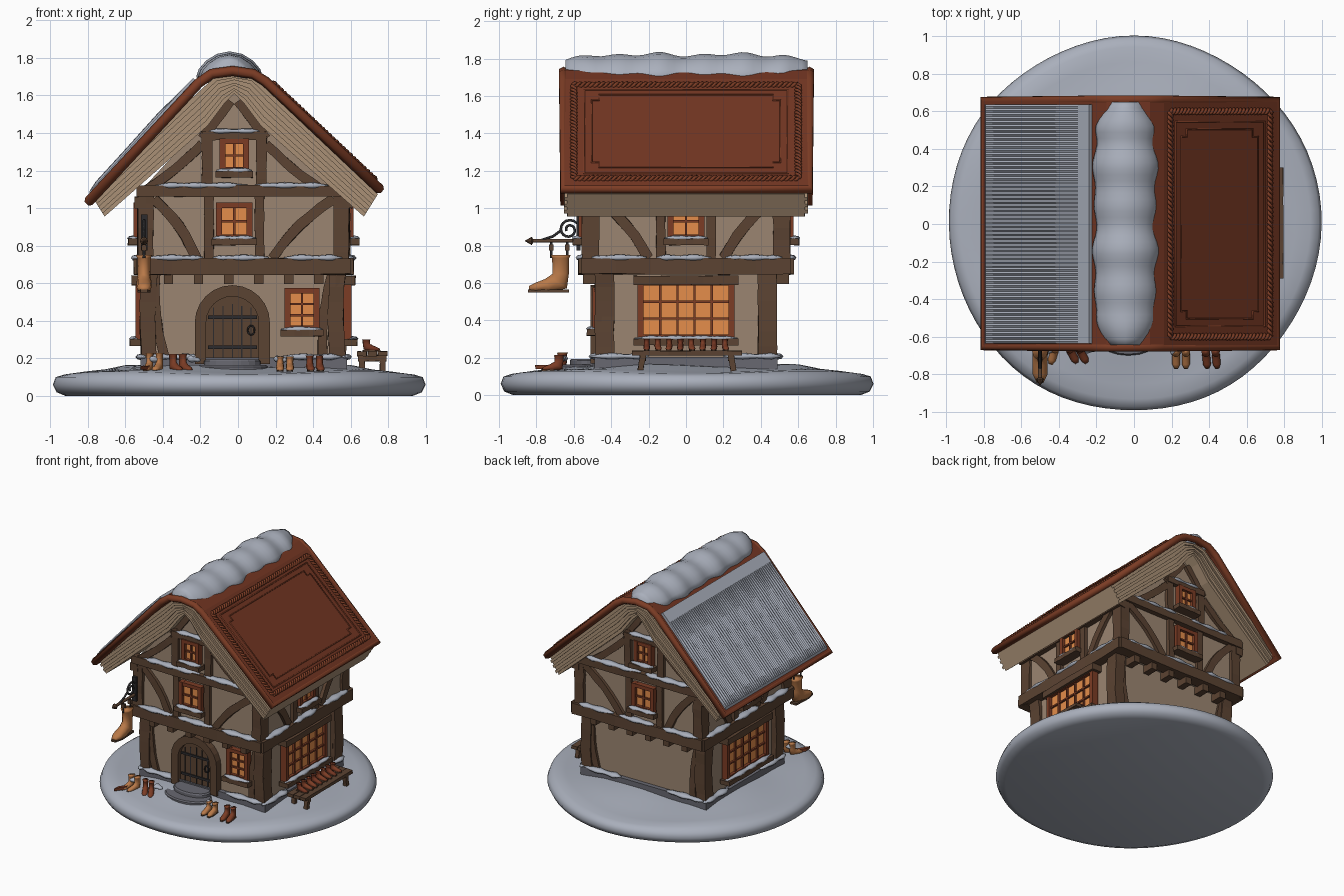
import bpy, bmesh, random
from math import sin, cos, pi, radians, copysign
from mathutils import Matrix, Vector as V

random.seed(4)
if "Cube" in bpy.data.objects:
    bpy.data.objects.remove(bpy.data.objects["Cube"])

def material(name, *rgb):
    m = bpy.data.materials.new(name)
    m.use_nodes = True
    m.diffuse_color = (*rgb, 1)
    m.node_tree.nodes["Principled BSDF"].inputs["Base Color"].default_value = (*rgb, 1)
    return m

SNOW = material("snow", .40, .43, .50)
PLASTER = material("plaster", .33, .235, .165)
TIMBER = material("timber", .105, .056, .032)
PAGE = material("paper", .40, .28, .18)
COVER = material("leather cover", .17, .036, .016)
TRIM = material("red wood trim", .20, .045, .018)
GLOW = material("glowing glass", .78, .27, .07)
STONE = material("stone", .14, .14, .165)
IRON = material("dark iron", .025, .024, .026)
TAN = material("tan leather", .48, .19, .065)

CX = .03                      # house axis
HOME = Matrix.Identity(4)
frame = HOME                  # current building frame; local -y faces outward

def wall_frame(deg):
    return Matrix.Translation((CX, 0, 0)) @ Matrix.Rotation(radians(deg), 4, 'Z')

def finish(name, mesh, mat, smooth):
    mesh.transform(frame)
    mesh.materials.clear()
    mesh.materials.append(mat)
    mesh.polygons.foreach_set("use_smooth", [smooth] * len(mesh.polygons))
    ob = bpy.data.objects.new(name, mesh)
    bpy.context.scene.collection.objects.link(ob)
    return ob

def loft(name, rings, mat, smooth=False):
    bm = bmesh.new()
    rows = [[bm.verts.new(p) for p in r] for r in rings]
    n = len(rows[0])
    for a, b in zip(rows, rows[1:]):
        for i in range(n):
            bm.faces.new((a[i], a[(i + 1) % n], b[(i + 1) % n], b[i]))
    bm.faces.new(rows[0])
    bm.faces.new(rows[-1])
    bmesh.ops.recalc_face_normals(bm, faces=bm.faces)
    mesh = bpy.data.meshes.new(name)
    bm.to_mesh(mesh)
    bm.free()
    return finish(name, mesh, mat, smooth)

def prism(name, pts, y0, y1, mat):
    return loft(name, [[(x, y, z) for x, z in pts] for y in (y0, y1)], mat)

def box(name, c, s, mat):
    x, y, z = (v / 2 for v in s)
    pts = [(c[0] + a * x, c[2] + b * z) for a, b in ((-1, -1), (1, -1), (1, 1), (-1, 1))]
    return prism(name, pts, c[1] - y, c[1] + y, mat)

def axes(p0, p1):
    t = (V(p1) - V(p0)).normalized()
    n = V((1, 0, 0)) if abs(t.y) > .9 else V((0, 1, 0))
    return n, t.cross(n)

def beam(name, p0, p1, w, d, mat=TIMBER, bend=0):
    # hewn timber with slightly uneven sides
    n, s = axes(p0, p1)
    rings = []
    for i in range(7):
        c = V(p0).lerp(V(p1), i / 6) + s * bend * sin(pi * i / 6)
        rings.append([c + s * a * w / 2 * random.uniform(.9, 1.1) + n * b * d / 2 * random.uniform(.92, 1.08)
                      for a, b in ((-1, -1), (1, -1), (1, 1), (-1, 1))])
    return loft(name, rings, mat)

def snow(name, p0, p1, w, h):
    n, s = axes(p0, p1)
    count = max(6, int((V(p1) - V(p0)).length / .025))
    phase, rings = random.uniform(0, 6), []
    for i in range(count + 1):
        f = i / count
        k = (.3 + .7 * min(1, 6 * min(f, 1 - f))) * (1 + .2 * sin(i * 1.1 + phase))
        c = V(p0).lerp(V(p1), f)
        rings.append([c + n * cos(a) * w / 2 * k + s * sin(a) * h / 2 * k
                      for a in (j * pi / 4 for j in range(8))])
    return loft(name, rings, SNOW, True)

def tube(name, pts, r, mat, cyclic=False):
    cu = bpy.data.curves.new(name, 'CURVE')
    cu.dimensions, cu.bevel_depth, cu.bevel_resolution = '3D', r, 1
    cu.use_fill_caps = True
    sp = cu.splines.new('POLY')
    sp.points.add(len(pts) - 1)
    for p, q in zip(sp.points, pts):
        p.co = (*q, 1)
    sp.use_cyclic_u = cyclic
    tmp = bpy.data.objects.new(name, cu)
    mesh = bpy.data.meshes.new_from_object(tmp)
    bpy.data.objects.remove(tmp)
    return finish(name, mesh, mat, True)

def disc(name, c, rx, ry, z0, z1, mat):
    angles = [i * pi / 10 for i in range(20)]
    return loft(name, [[(c[0] + rx * k * cos(a), c[1] + ry * k * sin(a), z) for a in angles]
                       for k, z in ((1, z0), (1, z1 - .01), (.94, z1))], mat)

def boot(name, loc, size, mat, turn=0, tall=1):
    # shaft rings tip forward to become the toe: y, z, half width, half depth, tilt
    spec = ((.2, 1.0, .22, .28, 0), (.2, .92, .18, .24, 0), (.2, .5, .17, .23, 0), (.13, .27, .2, .3, .6),
            (-.15, .18, .2, .2, 1.2), (-.45, .14, .2, .13, 1.5), (-.65, .1, .1, .07, 1.57))
    m = Matrix.Translation(loc) @ Matrix.Rotation(turn, 4, 'Z') @ Matrix.Scale(size, 4)
    rings = [[m @ V((w * cos(a), y + d * sin(a) * cos(t), (z if t else .4 + (z - .4) * tall) - d * sin(a) * sin(t)))
              for a in (i * pi / 5 for i in range(10))] for y, z, w, d, t in spec]
    loft(name, rings, mat, True)
    sole = [(.13, .42), (-.13, .42), (-.17, -.3), (-.09, -.68), (.09, -.68), (.17, -.3)]
    loft(name + "_sole", [[m @ V((x, y, z)) for x, y in sole] for z in (0, .08)], TIMBER)

def window(u, z, w, h, y, cols, rows, name):
    box(name + "_glass", (u, y - .01, z), (w, .02, h), GLOW)
    for s in (-1, 1):
        box(name + "_jamb", (u + s * (w / 2 + .012), y - .02, z), (.032, .05, h + .05), TRIM)
        box(name + "_rail", (u, y - .02, z + s * (h / 2 + .01)), (w + .05, .045, .028), TRIM)
    for i in range(1, cols):
        box(name + "_bar", (u - w / 2 + w * i / cols, y - .024, z), (.012, .02, h), TRIM)
    for i in range(1, rows):
        box(name + "_bar", (u, y - .024, z - h / 2 + h * i / rows), (w, .02, .012), TRIM)
    zs = z - h / 2 - .035
    beam(name + "_sill", (u - w / 2 - .05, y - .035, zs), (u + w / 2 + .05, y - .035, zs), .035, .08)
    snow(name + "_sill_snow", (u - w / 2 - .045, y - .045, zs + .02), (u + w / 2 + .045, y - .045, zs + .02), .06, .025)

# Snowy round ground
def ground_ring(r, z):
    return [(r * (1 + .008 * sin(3 * a + 1) - .008) * cos(a), r * (1 + .006 * sin(5 * a) - .003) * sin(a),
             z + (.008 * sin(4 * a + r * 5) if z > .1 else 0)) for a in (i * pi / 40 for i in range(80))]
loft("snowy_ground", [ground_ring(r, z) for r, z in ((.93, 0), (.98, .02), (1, .06), (.985, .1), (.94, .122),
     (.86, .13), (.74, .138), (.62, .158), (.4, .16))], SNOW, True)

# Walls and stone footing
box("stone_footing", (CX, 0, .15), (1.1, .98, .11), STONE)
box("ground_floor_wall", (CX, 0, .42), (1.02, .91, .5), PLASTER)
prism("upper_wall", [(-.51, .66), (.57, .66), (.57, 1.06), (.13, 1.47), (0, 1.63), (-.04, 1.63), (-.17, 1.47),
                     (-.51, 1.1)], -.53, .53, PLASTER)

# Timber framing, the same scheme on all four sides
for side, deg in enumerate((0, 90, 180, -90)):
    frame = wall_frame(deg)
    gable = side % 2 == 0
    half, y, low = (.54, -.53, -.455) if gable else (.53, -.54, -.51)
    c = {0: -.05, 2: .05}.get(side, 0)
    beam("floor_beam", (-half - .03, y, .69), (half + .03, y, .69), .085, .09)
    for a, b in ((-.95, -.4), (-.3, .25), (.4, .97)):
        snow("beam_snow", (a * half, y - .025, .735), (b * half, y - .025, .735), .06, .03)
    ztop = 1.09 if gable else 1.03
    beam("top_beam", (-half - .03, y - .01, ztop), (half + .03, y - .01, ztop), .06, .06)
    for s in (-1, 1):
        if gable:
            beam("upper_corner_post", (s * (half - .02), y + .02, .7), (s * (half - .02), y + .02, 1.09), .08, .09)
            beam("lower_corner_post", (s * .5, low + .02, .18), (s * .5, low + .02, .66), .085, .1, bend=.01)
        beam("brace", (c + s * .2, y - .005, .73), (s * (half - .06), y - .005, 1.05), .055, .04, bend=s * .025)
        beam("window_post", (c + s * .135, y - .005, .72), (c + s * .135, y - .005, 1.08), .05, .045)
        beam("lower_brace", (s * (half - .12), low, .2), (s * (half - .07), low, .65), .05, .04, bend=.02)
        snow("footing_snow", (s * .2, low - .03, .208), (s * (half - .02), low - .03, .208), .06, .03)
    window(c, .93, .14, .15, y, 2, 2, "upper_window")
    if gable:
        window(c, 1.28, .1, .13, y, 2, 2, "attic_window")
        beam("attic_lintel", (c - .17, y - .01, 1.385), (c + .17, y - .01, 1.385), .045, .05)
        snow("attic_lintel_snow", (c - .14, y - .02, 1.41), (c + .14, y - .02, 1.41), .05, .025)
        snow("tie_beam_snow", (-.47, y - .02, 1.12), (.02, y - .02, 1.12), .06, .03)
        snow("tie_beam_snow", (.06, y - .02, 1.12), (.45, y - .02, 1.12), .06, .03)
        for s in (-1, 1):
            beam("attic_post", (c + s * .145, y - .005, 1.1), (c + s * .145, y - .005, 1.43), .055, .045)
            beam("attic_brace", (c + s * .17, y - .005, 1.34), (c + s * .46, y - .005, 1.1), .05, .04, bend=s * -.01)
            beam("king_rafter", (c + s * .02, y - .005, 1.57), (c + s * .17, y - .005, 1.37), .05, .04)
        for i in range(6):
            box("corbel", (-.4 + i * .16, y + .03, .625), (.05, .1, .06), TIMBER)
    else:
        window(0, .455, .46, .27, low - .02, 5, 3, "shop_window")
        beam("shop_lintel", (-.28, low - .04, .615), (.28, low - .04, .615), .05, .09)

# Front door with arch, planks, iron straps, and small window
frame = wall_frame(0)
DX, SPRING, WALL = -.06, .39, -.455
arc = [(cos(i * pi / 12), sin(i * pi / 12)) for i in range(13)]
def arch(r):
    return [(DX + r, .17)] + [(DX + r * a, SPRING + r * b) for a, b in arc] + [(DX - r, .17)]
loft("door_arch", [[(*a, 0), (*b, 0), (*b, 1), (*a, 1)] for a, b in zip(arch(.14), arch(.2))], TIMBER)
door_frame = bpy.data.objects["door_arch"].data
for v in door_frame.vertices:   # the sweep was laid flat; stand it up on the wall
    x, z, deep = v.co.x, v.co.y, v.co.z
    v.co = (x, WALL + .02 - .075 * deep, z)
door_frame.flip_normals()
prism("door", arch(.145), WALL - .02, WALL + .02, TIMBER)
for i in (-2, -1, 0, 1, 2):
    box("door_gap", (DX + i * .05, WALL - .022, .33), (.006, .008, .32 - .02 * abs(i)), IRON)
for z in (.26, .42):
    box("door_strap", (DX, WALL - .026, z), (.26, .008, .018), IRON)
tube("door_ring", [(DX + .1 + .018 * cos(a), WALL - .035, .35 + .025 * sin(a)) for a in (i * pi / 6 for i in range(12))],
     .005, IRON, True)
window(.31, .46, .13, .18, WALL, 2, 3, "front_window")
disc("lower_step", (DX, -.58), .19, .12, .1, .165, STONE)
disc("upper_step", (DX, -.53), .15, .09, .1, .195, STONE)

# Book roof: fanned paper leaves under a leather cover
frame = HOME
RX, LEAVES = -.02, 7
outer = [(0, 1.71), (.1, 1.70), (.2, 1.61), (.765, 1.075)]
inner = [(0, 1.61), (.05, 1.56), (.14, 1.44), (.69, .955)]
def leaf(f):
    return [V(a).lerp(V(b), f) for a, b in zip(outer, inner)]
for s in (-1, 1):
    for k in range(LEAVES):
        pts = leaf(k / LEAVES) + leaf((k + 1) / LEAVES)[::-1]
        ext = .635 + .014 * (k % 2) + random.uniform(-.005, .005)
        prism("paper_leaves", [(RX + s * x, z) for x, z in pts], -ext, ext, PAGE)

path = [V(p) for p in ((.755, 1.10), (.145, 1.675), (.08, 1.715), (-.03, 1.73), (-.14, 1.715), (-.21, 1.665),
                       (-.795, 1.035))]
def offset(d):
    out = []
    for i, p in enumerate(path):
        t = (path[min(i + 1, len(path) - 1)] - path[max(i - 1, 0)]).normalized()
        out.append(p + V((-t.y, t.x)) * -d)
    return out
prism("book_cover", offset(.02) + offset(-.02)[::-1], -.66, .66, COVER)
rim = [(p.x, -.655, p.y) for p in path] + [(p.x, .66, p.y) for p in path[::-1]]
tube("cover_rim", rim, .027, TRIM, True)

# Tooled borders on the bare cover
down = (path[0] - path[1]).normalized()
up = V((-down.y, down.x))
def on_cover(s, y, h=0):
    p = path[1] + down * s + up * (.021 + h)
    return V((p.x, y, p.y))
def border(s0, s1, w, notch=0):
    pts = []
    for s, y, first in ((s0, -w, 1), (s0, w, 0), (s1, w, 1), (s1, -w, 0)):
        a = (s + copysign(notch, .4 - s), y)
        b = (s, y - copysign(notch, y))
        m = (a[0], b[1])
        pts += ([a, m, b] if first else [b, m, a]) if notch else [(s, y)]
    return [on_cover(*p) for p in pts]
tube("cover_line", border(.085, .735, .545), .007, TRIM, True)
tube("cover_inner_line", border(.125, .69, .505, .04), .006, TRIM, True)
corners = border(.045, .775, .6)
side_dir = on_cover(0, 0, 1) - on_cover(0, 0)
for strand in (0, pi):
    pts = []
    for a, b in zip(corners, corners[1:] + corners[:1]):
        across, steps = side_dir.cross((b - a).normalized()), int((b - a).length / .008)
        pts += [a.lerp(b, i / steps) + across * .012 * sin(i + strand) + side_dir * .008 * cos(i + strand)
                for i in range(steps)]
    tube("cover_braid", pts, .009, TRIM, True)

# Snow on the roof: combed blanket on one slope and a lumpy cap on the ridge
rings = []
a, b = path[-2], path[-1]
slope_up = V((a.y - b.y, b.x - a.x)).normalized()
slope_up *= copysign(1, slope_up.y)
for i in range(121):
    y = -.635 + i * 1.27 / 120
    comb = (.008 if i % 2 else 0) + .005 * sin(i * .35)
    ring = [a.lerp(b, f) + slope_up * h for f, h in ((0, 0), (0, .04), (.1, .042), (.3, .038 + comb), (.6, .034 + comb),
            (.88, .032 + comb), (.95, .034), (.985, .01))]
    rings.append([(p.x, y, p.y) for p in ring])
loft("slope_snow", rings, SNOW)
rings = []
for i in range(41):
    f = i / 40
    k = min(1, .55 + 4 * min(f, 1 - f))
    lump = .008 * sin(i * .9) + .006 * sin(i * .47 + 1)
    rings.append([(-.045 + (.165 + lump) * k * cos(t), -.645 + 1.295 * f,
                   1.75 + (.072 + lump) * k * sin(t) - .05 * cos(t) ** 2) for t in (j * pi / 8 for j in range(16))])
loft("ridge_snow", rings, SNOW, True)

# Hanging boot sign on a scrolled iron bracket
SX = -.5
box("sign_wall_plate", (SX, -.575, .87), (.035, .02, .19), IRON)
tube("sign_bar", [(SX, -.56, .825), (SX, -.84, .825)], .011, TIMBER)
loft("sign_bar_tip", [[(SX + r * cos(t), y, .825 + r * sin(t)) for t in (i * pi / 4 for i in range(8))]
                      for y, r in ((-.815, .006), (-.825, .022), (-.86, .002))], TIMBER)
tube("sign_scroll", [(SX, -.575, .93)] + [(SX, -.625 + r * cos(t), .885 + r * sin(t)) for r, t in
     ((.055 - .0018 * i, .7 + i * .4) for i in range(24))], .008, IRON)
tube("sign_brace", [(SX, -.67, .88), (SX, -.71, .85), (SX, -.77, .83)], .008, IRON)
for y in (-.635, -.72):
    tube("sign_hanger", [(SX, y, .825), (SX, y, .735)], .007, IRON)
    box("sign_hook", (SX, y, .79), (.025, .025, .03), TIMBER)
boot("sign_boot", (SX, -.71, .55), .2, TAN)

# Footwear in the snow beside the door
pairs = ((.25, -.7, TAN, 0, .6), (.41, -.7, TRIM, .1, .7), (-.31, -.68, TRIM, .5, .8), (-.45, -.68, TAN, -.3, .9))
for x, y, mat, turn, tall in pairs:
    for s in (-1, 1):
        boot("doorstep_shoe", (x + s * .026, y, .13), .105, mat, turn, tall)
for x, y in ((-.45, -.66), (-.24, -.66), (.22, -.67)):
    snow("shoe_snow", (x - .03, y, .2), (x + .04, y, .19), .05, .03)
beam("fallen_boot", (-.52, -.78, .15), (-.47, -.7, .15), .04, .05, TRIM)

# Display bench under the shop window
frame = wall_frame(90)
for y in (-.63, -.685, -.74):
    beam("bench_plank", (-.29, y, .225), (.3, y, .225), .025, .05)
for u in (-.23, .24):
    for y in (-.63, -.74):
        beam("bench_leg", (u * 1.06, y, .13), (u, y, .22), .03, .03)
    beam("bench_crosspiece", (u, -.76, .2), (u, -.61, .2), .03, .03)
for i in range(8):
    boot("bench_shoe", (-.21 + i * .06, -.67, .238), .085, TRIM if i % 3 else COVER, .1 * sin(i * 2), .55)
frame = HOME
